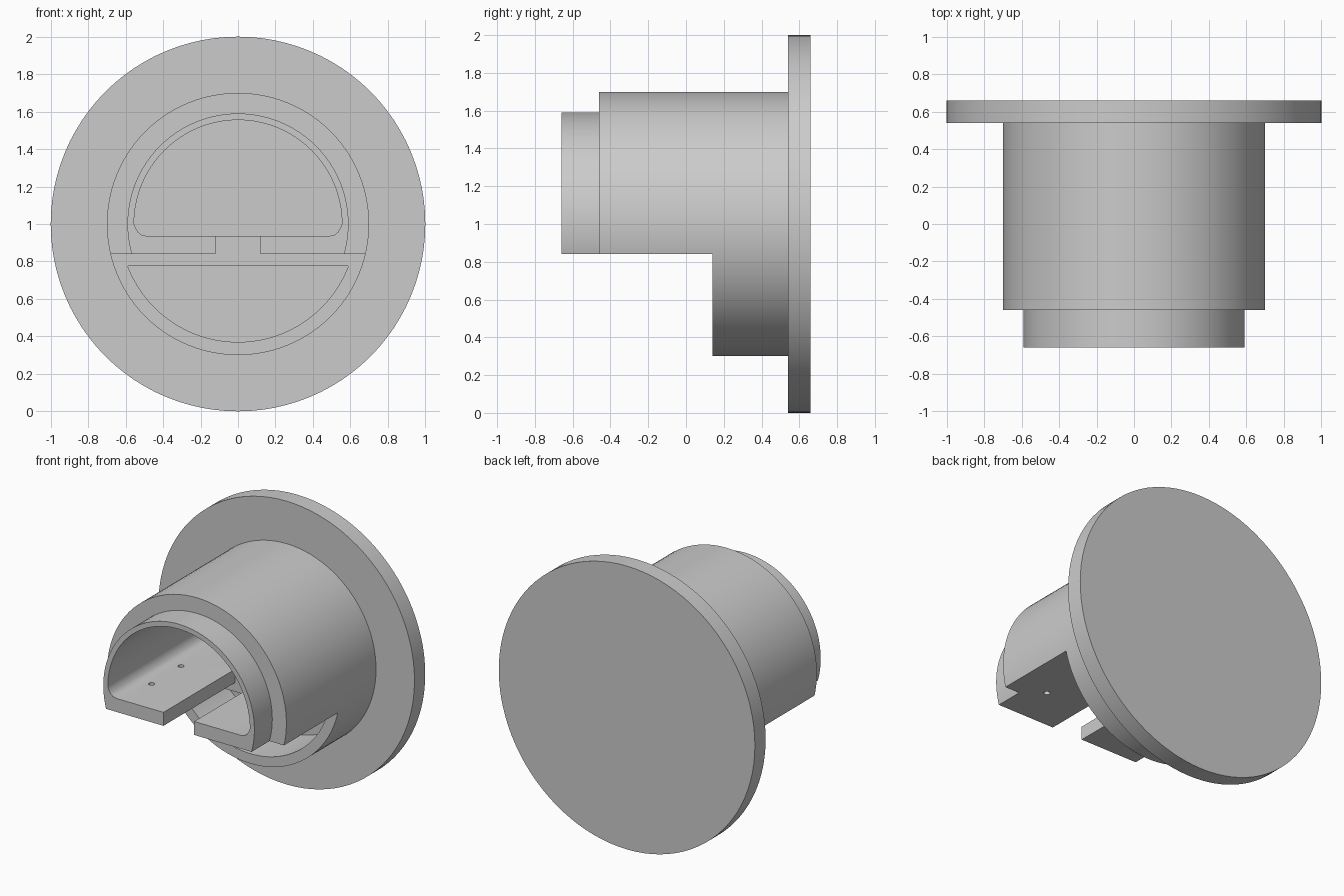
import bpy, bmesh, math
from mathutils import Matrix, Vector

if "Cube" in bpy.data.objects:
    bpy.data.objects.remove(bpy.data.objects["Cube"], do_unlink=True)

SEGMENTS = 96
AXIS_Z = 1.0
FRONT, STEP, LEDGE, BACK = -0.66, -0.46, 0.14, 0.54

grey = bpy.data.materials.new("plain_grey")
grey.use_nodes = True
grey.diffuse_color = (0.6, 0.6, 0.6, 1)
grey.node_tree.nodes["Principled BSDF"].inputs["Base Color"].default_value = (0.6, 0.6, 0.6, 1)


def make_object(name, bm):
    bmesh.ops.recalc_face_normals(bm, faces=bm.faces)
    mesh = bpy.data.meshes.new(name)
    bm.to_mesh(mesh)
    bm.free()
    mesh.materials.append(grey)
    obj = bpy.data.objects.new(name, mesh)
    bpy.context.collection.objects.link(obj)
    return obj


def lathe(name, profile):
    """Revolve (radius, y) points about the horizontal axis."""
    bm = bmesh.new()
    verts = [bm.verts.new((0, y, AXIS_Z + r)) for r, y in profile]
    edges = [bm.edges.new(pair) for pair in zip(verts, verts[1:])]
    bmesh.ops.spin(bm, geom=verts + edges, cent=(0, 0, AXIS_Z), axis=(0, 1, 0),
                   angle=math.tau, steps=SEGMENTS)
    bmesh.ops.remove_doubles(bm, verts=bm.verts, dist=0.0001)
    return make_object(name, bm)


def extrude(name, outline, y0, y1):
    """Extrude an (x, z) outline along y."""
    bm = bmesh.new()
    face = bm.faces.new([bm.verts.new((x, y0, z)) for x, z in outline])
    moved = bmesh.ops.extrude_face_region(bm, geom=[face])["geom"]
    bmesh.ops.translate(bm, vec=(0, y1 - y0, 0),
                        verts=[v for v in moved if isinstance(v, bmesh.types.BMVert)])
    return make_object(name, bm)


def box(name, x, y0, y1, z0, z1):
    return extrude(name, [(-x, z0), (x, z0), (x, z1), (-x, z1)], y0, y1)


def arc(radius, start, end, steps=64):
    angles = [start + (end - start) * i / steps for i in range(steps + 1)]
    return [(radius * math.cos(a), AXIS_Z + radius * math.sin(a)) for a in angles]


def cut(target, cutter):
    cutter.hide_render = True
    mod = target.modifiers.new("cut", "BOOLEAN")
    mod.operation, mod.solver, mod.object = "DIFFERENCE", "EXACT", cutter
    bpy.context.view_layer.objects.active = target
    bpy.ops.object.modifier_apply(modifier=mod.name)
    bpy.data.objects.remove(cutter, do_unlink=True)


# Flange, sleeve and stepped nose as one turned body
body = lathe("flanged_sleeve", [
    (0, FRONT), (0.59, FRONT), (0.59, STEP), (0.7, STEP),
    (0.7, BACK), (1, BACK), (1, 0.66), (0, 0.66)])

# Lower front half removed
cut(body, box("lower_cutter", 1.2, -1, LEDGE, -0.2, 0.84))

# Upper chamber with rounded floor corners
corner = [(0.545, 0.975), (0.532, 0.955), (0.515, 0.942), (0.485, 0.935)]
chamber = arc(0.555, 0, math.pi) + [(-x, z) for x, z in corner] + corner[::-1]
cut(body, extrude("chamber_cutter", chamber, -1, BACK))

# Slot between the two floor plates
cut(body, box("slot_cutter", 0.12, -1, LEDGE, 0.7, 1.05))

# Lower pocket behind the ledge
dip = math.asin(0.225 / 0.63)
cut(body, extrude("pocket_cutter", arc(0.63, math.pi + dip, math.tau - dip), -0.1, BACK))

# Screw holes in the floor plates
for x in (-0.43, 0.43):
    for y in (-0.35, -0.02):
        bm = bmesh.new()
        bmesh.ops.create_cone(bm, cap_ends=True, segments=24, radius1=0.02, radius2=0.02,
                              depth=0.2, matrix=Matrix.Translation(Vector((x, y, 0.89))))
        cut(body, make_object("hole_cutter", bm))

# Smooth curved walls, sharp rims
bpy.ops.object.select_all(action="DESELECT")
body.select_set(True)
bpy.context.view_layer.objects.active = body
bpy.ops.object.shade_smooth_by_angle(angle=math.radians(30))
